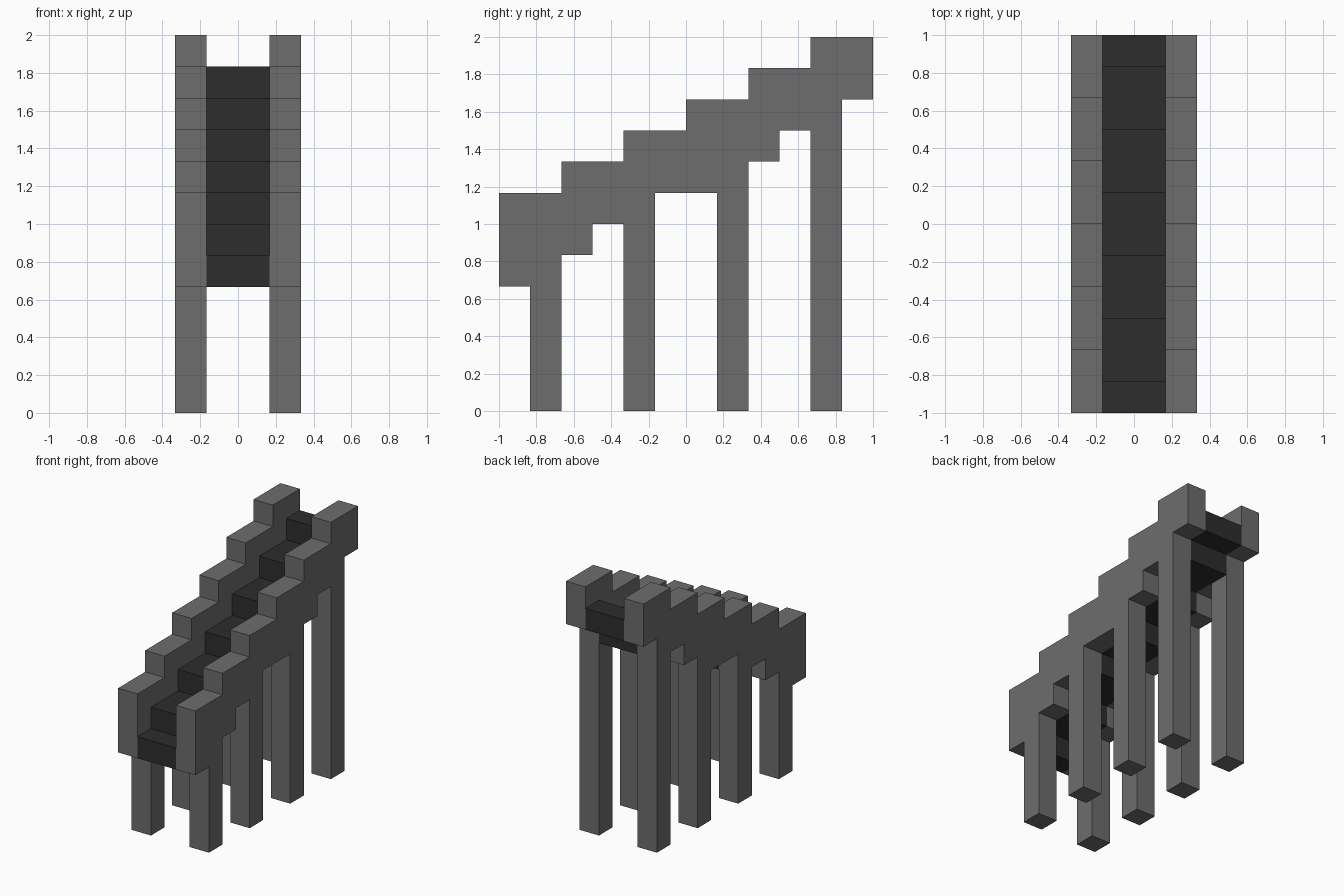
import bpy
import bmesh

if "Cube" in bpy.data.objects:
    bpy.data.objects.remove(bpy.data.objects["Cube"], do_unlink=True)

U = 1 / 6  # block size: every part lies on this grid


def make_material(name, value):
    mat = bpy.data.materials.new(name)
    mat.use_nodes = True
    colour = (value, value, value, 1)
    mat.diffuse_color = colour
    bsdf = mat.node_tree.nodes["Principled BSDF"]
    bsdf.inputs["Base Color"].default_value = colour
    bsdf.inputs["Roughness"].default_value = 0.9
    return mat


stone = make_material("mid grey stone", 0.153)
dark = make_material("dark grey stone", 0.026)


def prism(name, outline, x0, x1, mat):
    """Extrude a (y, z) outline along x; all values in grid units."""
    bm = bmesh.new()
    face = bm.faces.new([bm.verts.new((x0 * U, y * U, z * U)) for y, z in outline])
    out = bmesh.ops.extrude_face_region(bm, geom=[face])
    moved = [g for g in out["geom"] if isinstance(g, bmesh.types.BMVert)]
    bmesh.ops.translate(bm, verts=moved, vec=((x1 - x0) * U, 0, 0))
    bmesh.ops.recalc_face_normals(bm, faces=bm.faces)
    mesh = bpy.data.meshes.new(name)
    bm.to_mesh(mesh)
    bm.free()
    mesh.materials.append(mat)
    obj = bpy.data.objects.new(name, mesh)
    bpy.context.collection.objects.link(obj)
    return obj


def box(name, y0, y1, z0, z1, x0, x1, mat):
    return prism(name, [(y0, z0), (y1, z0), (y1, z1), (y0, z1)], x0, x1, mat)


# Stair treads: seven slabs, each one unit thick, half-depth at both ends
edges = [-6, -5, -3, -1, 1, 3, 5, 6]
for i, (a, b) in enumerate(zip(edges, edges[1:])):
    box(f"stair_step_{i + 1}", a, b, 4 + i, 5 + i, -1, 1, dark)

# Stepped side wall outline: underside follows the treads, top has six steps
underside = []
for i, (a, b) in enumerate(zip(edges, edges[1:])):
    underside += [(a, 4 + i), (b, 4 + i)]
top = []
for i in range(6):
    top += [(-6 + 2 * i, 7 + i), (-4 + 2 * i, 7 + i)]
outline = underside + top[::-1]

# Left (+x) and right (-x) walls, each on four legs
legs = [(-5, 5), (-2, 6), (1, 8), (4, 9)]  # front edge, height
for side, x0, x1 in (("left", 1, 2), ("right", -2, -1)):
    prism(f"{side}_side_wall", outline, x0, x1, stone)
    for n, (y, height) in enumerate(legs):
        box(f"{side}_leg_{n + 1}", y, y + 1, 0, height, x0, x1, stone)
